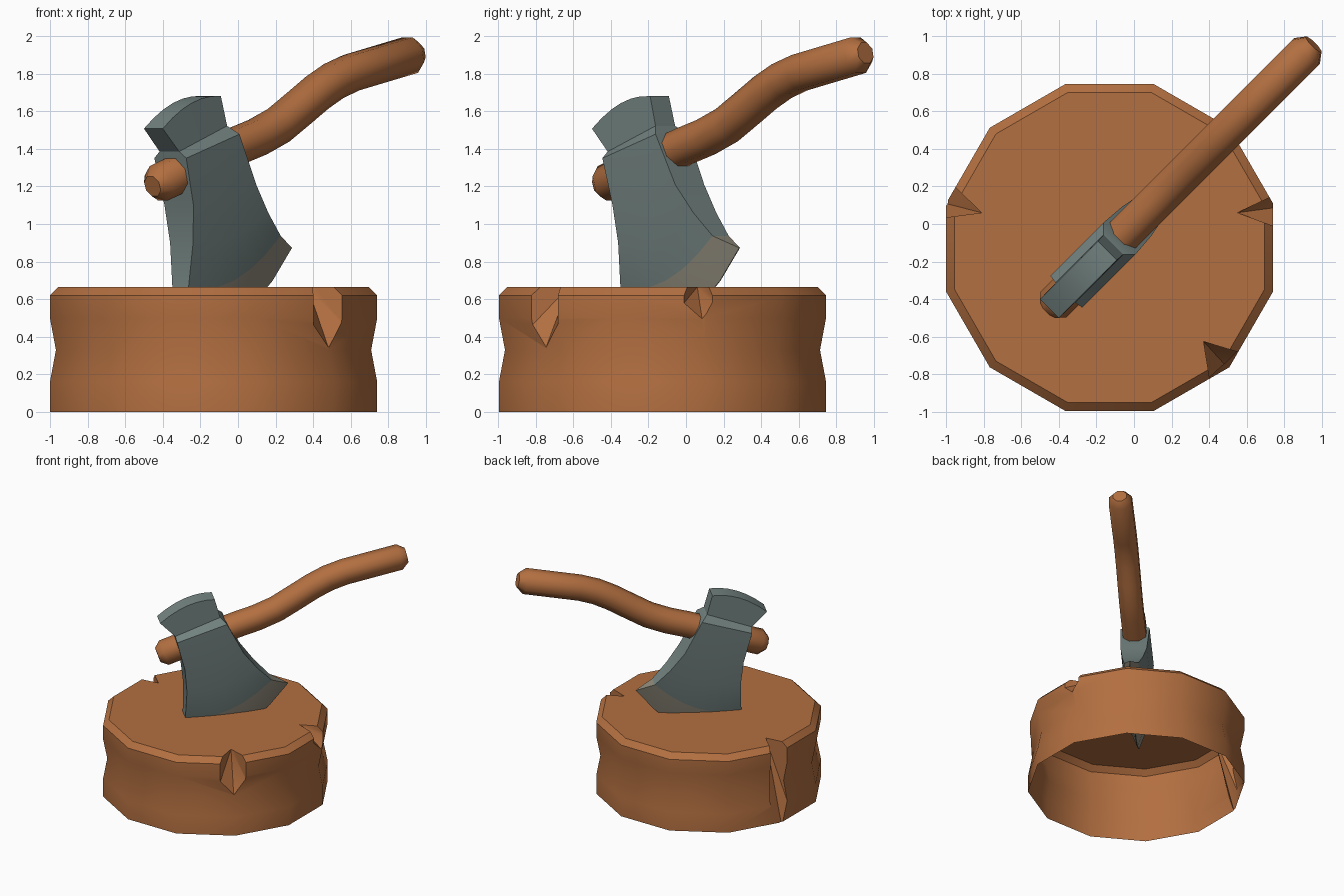
import bpy, bmesh, math
from mathutils import Vector

if "Cube" in bpy.data.objects:
    bpy.data.objects.remove(bpy.data.objects["Cube"])

R2 = math.sqrt(2)


def material(name, rgb):
    m = bpy.data.materials.new(name)
    m.diffuse_color = (*rgb, 1)
    m.use_nodes = True
    m.node_tree.nodes["Principled BSDF"].inputs["Base Color"].default_value = m.diffuse_color
    return m


WOOD = material("brown wood", (0.45, 0.16, 0.052))
STEEL = material("grey steel", (0.17, 0.225, 0.215))
EDGE = material("sharpened steel", (0.27, 0.25, 0.195))


def finish(name, bm, mats, angle=None):
    bmesh.ops.recalc_face_normals(bm, faces=bm.faces)
    me = bpy.data.meshes.new(name)
    bm.to_mesh(me)
    bm.free()
    for m in mats:
        me.materials.append(m)
    ob = bpy.data.objects.new(name, me)
    bpy.context.collection.objects.link(ob)
    if angle:
        smooth(ob, angle)
    return ob


def select(ob):
    bpy.ops.object.select_all(action='DESELECT')
    ob.select_set(True)
    bpy.context.view_layer.objects.active = ob


def smooth(ob, angle):
    select(ob)
    bpy.ops.object.shade_smooth_by_angle(angle=math.radians(angle))


def loft(bm, rings, caps=True):
    """Skin a list of closed rings; returns the side faces of each span."""
    vs = [[bm.verts.new(p) for p in r] for r in rings]
    n = len(vs[0])
    spans = []
    for a, b in zip(vs, vs[1:]):
        spans.append([bm.faces.new((a[i], a[(i + 1) % n], b[(i + 1) % n], b[i])) for i in range(n)])
    if caps:
        bm.faces.new(vs[0])
        bm.faces.new(vs[-1])
    return spans


# --- Stump: twelve-sided log with a waist and chamfered top
CX, CY = -0.13, -0.125
bm = bmesh.new()
rings = []
for apothem, z in [(.87, 0), (.87, .16), (.838, .33), (.87, .50), (.87, .62), (.825, .665)]:
    r = apothem / math.cos(math.pi / 12)
    rings.append([(CX + r * math.cos(math.radians(15 + 30 * i)),
                   CY + r * math.sin(math.radians(15 + 30 * i)), z) for i in range(12)])
loft(bm, rings)
stump = finish("stump", bm, [WOOD])

# --- Splits in the rim: tip, two outer corners, bottom point, shoulder height
splits = [
    ((.37, -.625), (.55, -.68), (.40, -.81), (.485, -.75, .33), .47),
    ((.55, .06), (.74, -.01), (.73, .145), (.735, .085, .50), .58),
    ((-.81, .06), (-.945, .19), (-1.0, .035), (-.985, .105, .02), .16),
]
for tip, a, b, low, shoulder in splits:
    t = Vector((*tip, .665))
    outer = [Vector((*a, .76)), Vector((*b, .76)), Vector((*a, shoulder)),
             Vector((*b, shoulder)), Vector(low)]
    pts = [t, t + Vector((0, 0, .06))] + [t + (p - t) * 1.5 for p in outer]
    bm = bmesh.new()
    for p in pts:
        bm.verts.new(p)
    res = bmesh.ops.convex_hull(bm, input=bm.verts)
    loose = [v for v in bm.verts if not v.link_faces]
    bmesh.ops.delete(bm, geom=loose, context='VERTS')
    cutter = finish("split_cutter", bm, [WOOD])
    cutter.hide_render = True
    select(stump)
    mod = stump.modifiers.new("split", 'BOOLEAN')
    mod.operation = 'DIFFERENCE'
    mod.solver = 'EXACT'
    mod.object = cutter
    bpy.ops.object.modifier_apply(modifier=mod.name)
    bpy.data.objects.remove(cutter)

# The underside of the log is open
bm = bmesh.new()
bm.from_mesh(stump.data)
bottom = [f for f in bm.faces if all(v.co.z < .001 for v in f.verts)]
bmesh.ops.delete(bm, geom=bottom, context='FACES_ONLY')
bm.to_mesh(stump.data)
bm.free()
smooth(stump, 35)

# --- Handle: octagonal tube along an S-curve in the diagonal plane x = y
SIDE = Vector((1, -1, 0)) / R2
path = [(-.455, 1.20, .06), (-.42, 1.217, .104), (-.23, 1.308, .104), (-.01, 1.414, .104),
        (.105, 1.462, .104), (.216, 1.525, .104), (.32, 1.612, .104), (.423, 1.70, .104),
        (.51, 1.761, .104), (.604, 1.805, .104), (.915, 1.898, .104), (.955, 1.91, .06)]
pts = [Vector((m, m, z)) for m, z, r in path]
rings = []
for i, (p, (_, _, r)) in enumerate(zip(pts, path)):
    d = (pts[min(i + 1, len(pts) - 1)] - pts[max(i - 1, 0)]).normalized()
    up = SIDE.cross(d).normalized()
    rings.append([p + r * (math.cos(a) * SIDE + math.sin(a) * up)
                  for a in [(k + .5) * math.pi / 4 for k in range(8)]])
bm = bmesh.new()
loft(bm, rings)
finish("axe_handle", bm, [WOOD], 50)

# --- Axe head: rows from poll to cutting edge
# (back m, back z, front m, front z, sag, half thickness), m is x = y on the diagonal
rows = [
    (-.45, 1.507, -.141, 1.68, -.05, .050),
    (-.365, 1.385, -.11, 1.522, 0, .052),
    (-.36, 1.35, -.077, 1.478, 0, .085),
    (-.314, 1.10, .02, 1.209, .02, .077),
    (-.30, .90, .10, 1.06, .05, .061),
    (-.306, .665, .184, .937, .10, .043),
    (-.33, .53, .285, .873, .21, .002),
]
N = 6
rings = []
for bx, bz, fx, fz, sag, w in rows:
    line = []
    for i in range(N + 1):
        t = i / N
        line.append((bx + (fx - bx) * t, bz + (fz - bz) * t - sag * 4 * t * (1 - t)))
    rings.append([(m + w, m - w, z) for m, z in line] +
                 [(m - w, m + w, z) for m, z in reversed(line)])
bm = bmesh.new()
spans = loft(bm, rings, caps=False)
# Close the poll and the cutting edge with strips
bm.verts.ensure_lookup_table()
n = 2 * (N + 1)
for base in (0, n * (len(rows) - 1)):
    for i in range(N):
        ids = (i, i + 1, n - 2 - i, n - 1 - i)
        f = bm.faces.new([bm.verts[base + k] for k in ids])
        f.material_index = 1 if base else 0
for f in spans[-1]:
    f.material_index = 1
finish("axe_head", bm, [STEEL, EDGE], 25)
